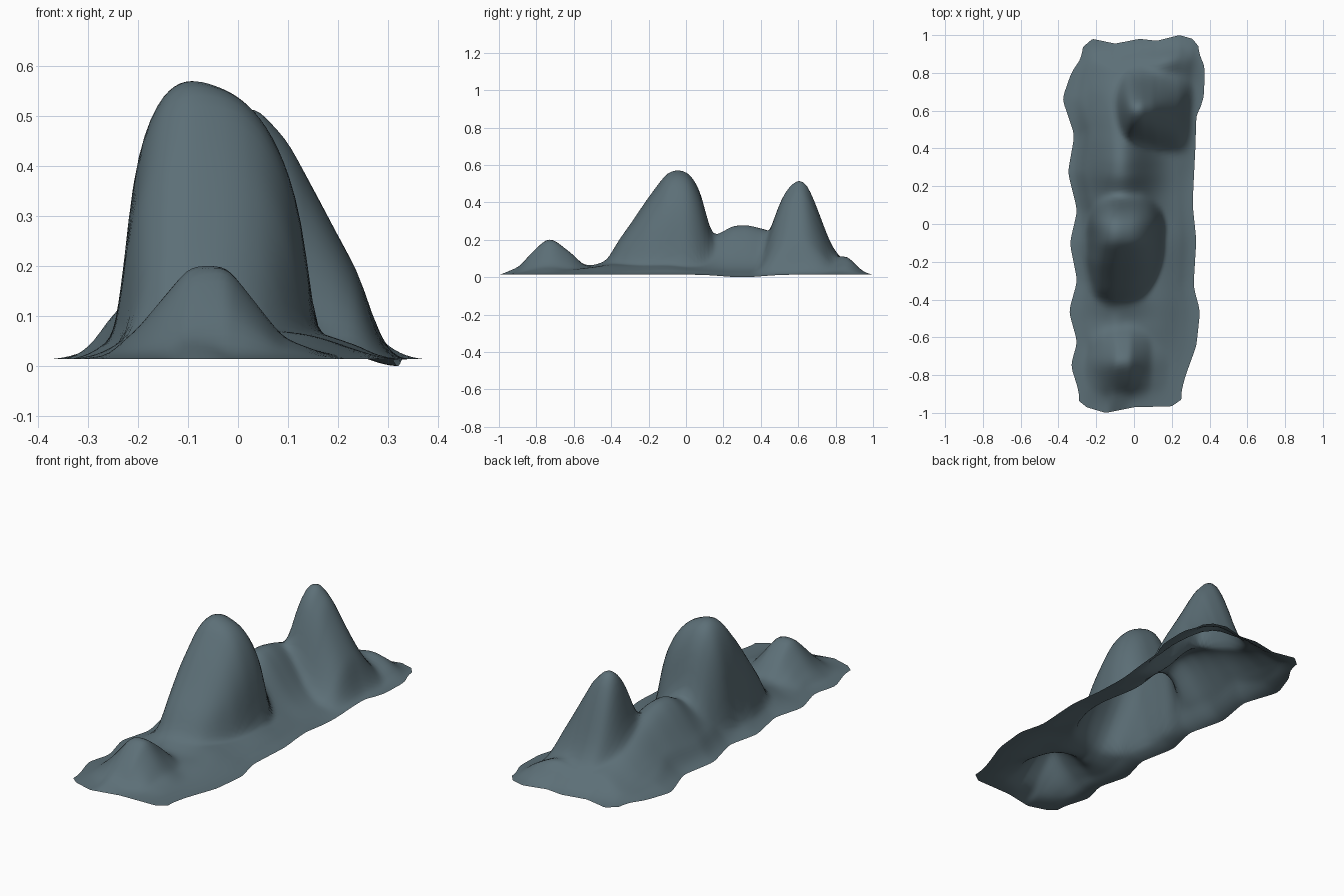
import bpy, bmesh, math

if "Cube" in bpy.data.objects:
    bpy.data.objects.remove(bpy.data.objects["Cube"])


def curve(points):
    """Lookup through (position, value) pairs."""
    def f(p):
        if p <= points[0][0]:
            return points[0][1]
        for (a, va), (b, vb) in zip(points, points[1:]):
            if p <= b:
                return va + (vb - va) * (p - a) / (b - a)
        return points[-1][1]
    return f


def soft(f, r=.03):
    """Rounded version of a lookup."""
    return lambda p: (f(p - r) + 2 * f(p) + f(p + r)) / 4


def hump(x, y, cx, cy, sx, sy, h):
    return h * math.exp(-((x - cx) / sx) ** 2 - ((y - cy) / sy) ** 2)


# wavy outline of the sheet
left = soft(curve([(-.93, -.29), (-.78, -.335), (-.65, -.3), (-.48, -.345), (-.31, -.3), (-.1, -.34),
                   (.08, -.3), (.29, -.35), (.5, -.315), (.7, -.38), (.85, -.33), (.94, -.27)]))
right = soft(curve([(-.93, .25), (-.85, .27), (-.68, .33), (-.48, .35), (-.36, .315), (-.1, .33),
                    (.08, .31), (.4, .325), (.58, .33), (.7, .37), (.87, .375), (.95, .34)]))
front = curve([(-.3, -.93), (-.25, -.97), (-.15, -1), (0, -.97), (.2, -.965), (.25, -.93)])
back = curve([(-.29, .92), (-.22, .98), (-.1, .955), (.03, .98), (.12, .97), (.24, 1), (.31, .98), (.35, .93)])

# low ridge running the whole length
ridge = curve([(-1, 0), (-.9, .03), (-.5, .045), (-.4, .08), (0, .11), (.1, .19), (.17, .21), (.25, .26),
               (.33, .265), (.43, .24), (.6, .18), (.77, .1), (.9, .055), (.98, 0)])
# tall middle peak: height, half-width and centre line along y
mid_h = curve([(-.44, .05), (-.4, .11), (-.36, .18), (-.3, .26), (-.2, .405), (-.1, .535), (-.04, .55),
               (.02, .53), (.08, .435), (.11, .3), (.16, .12), (.2, 0)])
mid_w = curve([(-.44, .06), (-.36, .14), (-.3, .165), (-.2, .19), (0, .194), (.05, .18), (.1, .145), (.18, .07)])
mid_c = curve([(-.44, -.08), (-.3, -.06), (-.2, -.05), (-.1, -.042)])
# rear peak, steep on its left and long on its right
rear_x = curve([(-.17, 0), (-.1, .27), (-.075, .45), (-.05, .75), (-.03, .92), (0, 1), (.04, 1), (.1, .87),
                (.24, .35), (.31, .03), (.33, 0)])
rear_y = curve([(.37, 0), (.43, .32), (.48, .66), (.53, .88), (.59, 1), (.62, 1), (.65, .95), (.7, .71),
                (.77, .33), (.86, .07), (.92, 0)])
# small front peak
small_x = curve([(-.27, 0), (-.2, .33), (-.1, .98), (-.06, 1), (-.02, .98), (.09, .23), (.2, 0)])
small_y = curve([(-.97, 0), (-.9, .2), (-.82, .64), (-.75, 1), (-.71, 1), (-.6, .55), (-.52, .1), (-.46, 0)])


def height(x, y):
    base = ridge(y) * math.exp(-((x + .07) / .17) ** 2)
    base += hump(x, y, .17, .86, .13, .11, .09)
    base += hump(x, y, .15, -.45, .1, .2, .03)
    base += hump(x, y, .16, -.1, .12, .2, .035)
    base += hump(x, y, -.15, -.1, .14, .25, .02)
    t = (x - mid_c(y)) / mid_w(y)
    mid = 0
    if abs(t) < 1:
        mid = mid_h(y) * (1 - abs(t) ** 2.6) ** .45 * (1 - .14 * t)
    return max(base, mid, .505 * rear_x(x) * rear_y(y), .19 * small_x(x) * small_y(y))


# grid of points over the outline
NX, NY = 56, 100
pos, z = [], []
for j in range(NY + 1):
    v = j / NY
    y0 = -.97 + 1.94 * v
    row, zs = [], []
    for i in range(NX + 1):
        x = left(y0) + (right(y0) - left(y0)) * i / NX
        y = front(x) + (back(x) - front(x)) * v
        row.append((x, y))
        rim = min(1, min(i, NX - i) / 7, min(j, NY - j) / 6)
        zs.append(.014 + height(x, y) * rim)
    pos.append(row)
    z.append(zs)

# soften creases, leaving the rim in place
for _ in range(3):
    n = [r[:] for r in z]
    for j in range(1, NY):
        for i in range(1, NX):
            n[j][i] = .4 * z[j][i] + .15 * (z[j - 1][i] + z[j + 1][i] + z[j][i - 1] + z[j][i + 1])
    z = n

bm = bmesh.new()
grid = []
for j in range(NY + 1):
    row = []
    for i in range(NX + 1):
        x, y = pos[j][i]
        # right rim dips to the ground near y = 0.3
        dip = hump(x, y, .32, .3, .06, .15, .014)
        row.append(bm.verts.new((x, y, max(0, z[j][i] - dip))))
    grid.append(row)
for j in range(NY):
    for i in range(NX):
        bm.faces.new((grid[j][i], grid[j][i + 1], grid[j + 1][i + 1], grid[j + 1][i])).smooth = True

mesh = bpy.data.meshes.new("rocky_ridge")
bm.to_mesh(mesh)
bm.free()
rock = bpy.data.objects.new("rocky_ridge", mesh)
bpy.context.collection.objects.link(rock)

mat = bpy.data.materials.new("slate_blue_grey")
mat.diffuse_color = (.108, .16, .185, 1)
mat.use_nodes = True
mat.node_tree.nodes["Principled BSDF"].inputs["Base Color"].default_value = mat.diffuse_color
mesh.materials.append(mat)
